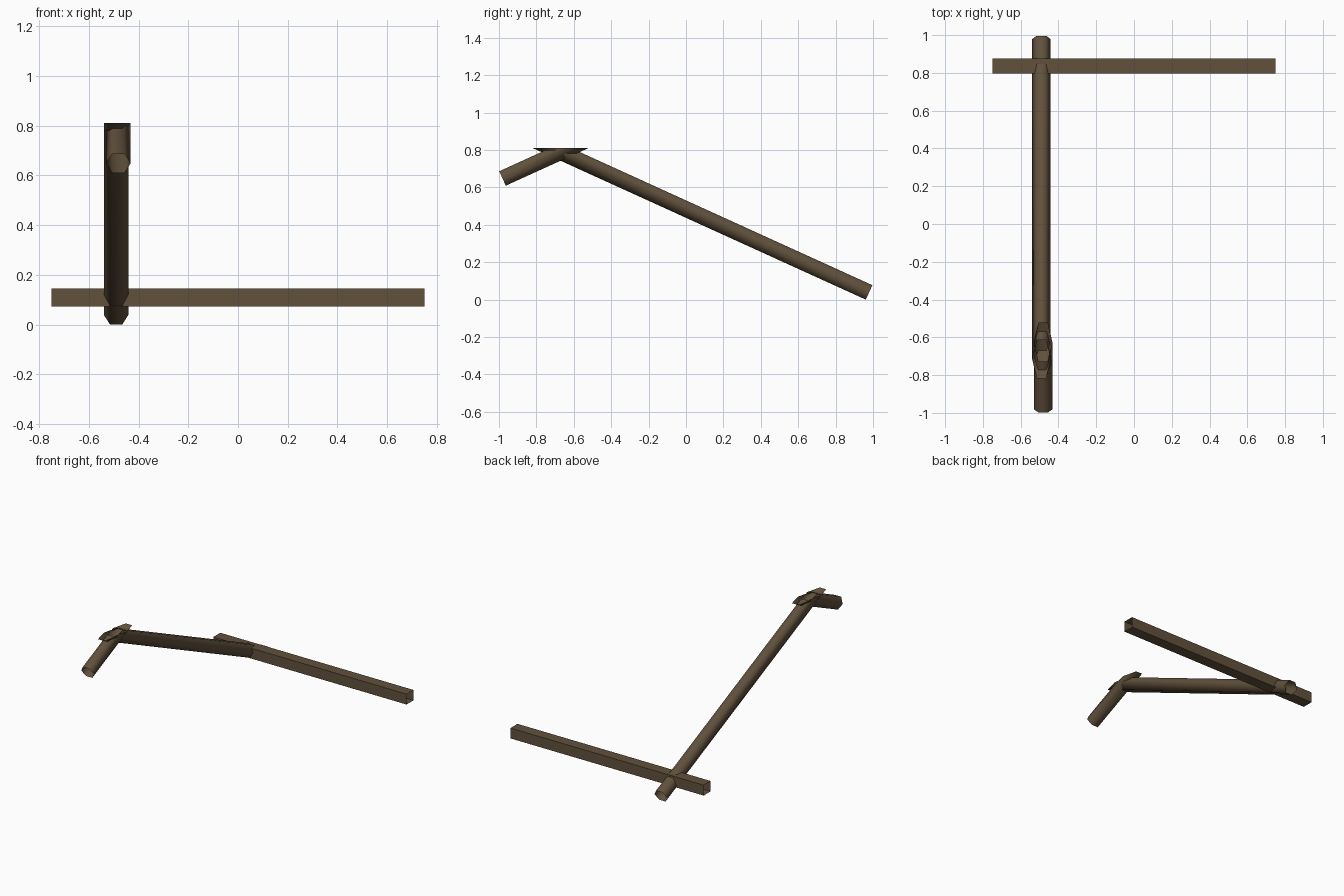
import bpy, bmesh, math
from mathutils import Vector

if "Cube" in bpy.data.objects:
    bpy.data.objects.remove(bpy.data.objects["Cube"])

wood = bpy.data.materials.new("dark brown wood")
wood.diffuse_color = (0.12, 0.082, 0.046, 1)
wood.use_nodes = True
wood.node_tree.nodes["Principled BSDF"].inputs["Base Color"].default_value = wood.diffuse_color

TOP = 0.81                      # height where both poles are cut level
TILT = math.atan(0.455)


def tube(name, start_ring, end_ring, smooth):
    """Open-ended tube between two rings of points."""
    bm = bmesh.new()
    a = [bm.verts.new(p) for p in start_ring]
    b = [bm.verts.new(p) for p in end_ring]
    n = len(a)
    for i in range(n):
        j = (i + 1) % n
        bm.faces.new((a[i], a[j], b[j], b[i])).smooth = smooth
    # point every face away from the tube axis
    ca = sum((v.co for v in a), Vector()) / n
    cb = sum((v.co for v in b), Vector()) / n
    axis = (cb - ca).normalized()
    bm.normal_update()
    for f in bm.faces:
        d = f.calc_center_median() - ca
        if f.normal.dot(d - axis * d.dot(axis)) < 0:
            f.normal_flip()
    me = bpy.data.meshes.new(name)
    bm.to_mesh(me)
    bm.free()
    me.materials.append(wood)
    ob = bpy.data.objects.new(name, me)
    bpy.context.collection.objects.link(ob)
    return ob


def pole(name, base, side):
    """Hexagonal pole rising from base toward +y or -y, cut level at TOP."""
    axis = Vector((0, side * math.cos(TILT), math.sin(TILT)))
    u = Vector((1, 0, 0))
    v = axis.cross(u)
    r = 0.049
    ring = [Vector(base) + u * r * math.cos(k * math.pi / 3)
            + v * r * math.sin(k * math.pi / 3) for k in range(6)]
    end = [p + axis * ((TOP - p.z) / axis.z) for p in ring]
    return tube(name, ring, end, True)


# Leaning poles crossing at the top
pole("long_pole", (-0.49, 0.979, 0.0387), -1)
pole("short_pole", (-0.481, -0.981, 0.648), 1)

# Square crossbar, open at both ends
square = [(0.798, 0.072), (0.875, 0.072), (0.875, 0.145), (0.798, 0.145)]
tube("crossbar", [Vector((-0.75, y, z)) for y, z in square],
     [Vector((0.75, y, z)) for y, z in square], False)
